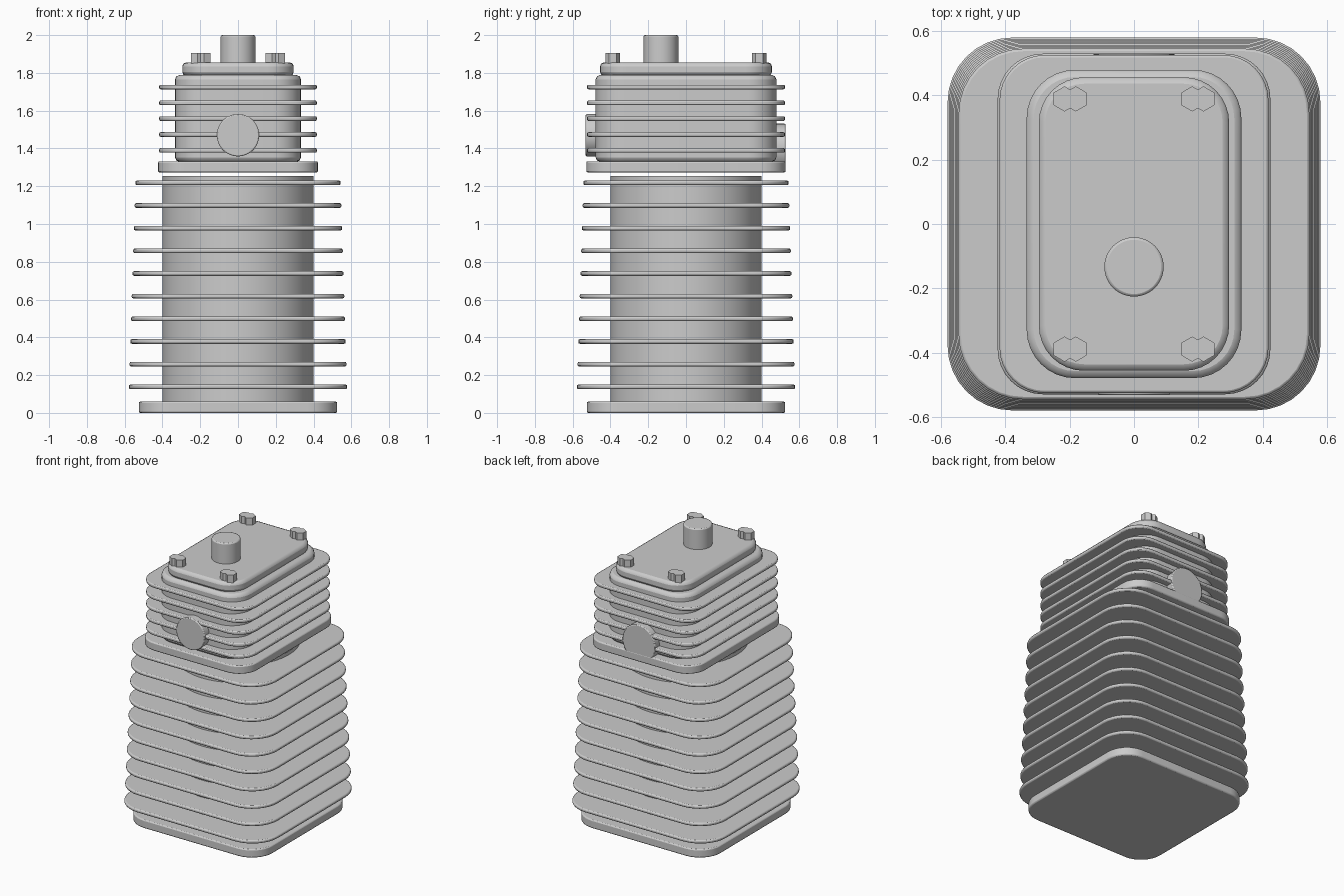
import bpy, bmesh, math
from mathutils import Matrix, Vector

if "Cube" in bpy.data.objects:
    bpy.data.objects.remove(bpy.data.objects["Cube"])


def finish(name, bm, bevel, segments=2, smooth=True):
    bmesh.ops.recalc_face_normals(bm, faces=bm.faces)
    me = bpy.data.meshes.new(name)
    bm.to_mesh(me)
    bm.free()
    ob = bpy.data.objects.new(name, me)
    bpy.context.collection.objects.link(ob)
    if bevel:
        m = ob.modifiers.new("edge", 'BEVEL')
        m.width, m.segments = bevel, segments
        m.limit_method = 'ANGLE'
    if smooth:
        bpy.ops.object.select_all(action='DESELECT')
        ob.select_set(True)
        bpy.context.view_layer.objects.active = ob
        bpy.ops.object.shade_smooth_by_angle(angle=math.radians(35))
    return ob


def plate(name, hx, hy, z0, z1, r, bevel, steps=8):
    """Slab with rounded corners, half sizes hx and hy."""
    bm = bmesh.new()
    verts = []
    for k, (sx, sy) in enumerate([(1, 1), (-1, 1), (-1, -1), (1, -1)]):
        for i in range(steps + 1):
            a = math.pi / 2 * (k + i / steps)
            verts.append(bm.verts.new((sx * (hx - r) + r * math.cos(a),
                                       sy * (hy - r) + r * math.sin(a), z0)))
    face = bm.faces.new(verts)
    top = bmesh.ops.extrude_face_region(bm, geom=[face])["geom"]
    if not face.is_valid or face not in bm.faces[:]:
        bm.faces.new(verts)
    bmesh.ops.translate(bm, vec=(0, 0, z1 - z0),
                        verts=[v for v in top if isinstance(v, bmesh.types.BMVert)])
    return finish(name, bm, bevel)


def cylinder(name, p0, p1, r, bevel, sides=48, spin=0, smooth=True):
    p0, p1 = Vector(p0), Vector(p1)
    d = p1 - p0
    mat = (Matrix.Translation((p0 + p1) / 2)
           @ d.to_track_quat('Z', 'Y').to_matrix().to_4x4()
           @ Matrix.Rotation(spin, 4, 'Z'))
    bm = bmesh.new()
    bmesh.ops.create_cone(bm, cap_ends=True, segments=sides, radius1=r,
                          radius2=r, depth=d.length, matrix=mat)
    return finish(name, bm, bevel, smooth=smooth)


# Lower barrel on its base flange
plate("base_flange", 0.525, 0.525, 0, 0.06, 0.16, 0.008)
cylinder("barrel", (0, 0, 0.04), (0, 0, 1.255), 0.4, 0, sides=64)

# Barrel cooling fins, slightly narrower towards the top
for i in range(10):
    h = 0.578 - 0.0038 * i
    z = 0.138 + 0.12 * i
    plate(f"barrel_fin_{i + 1}", h, h, z - 0.012, z + 0.012, 0.2, 0.008)

# Head: flange, body, fins and cover
plate("head_flange", 0.423, 0.528, 1.273, 1.332, 0.14, 0.008)
plate("head_body", 0.333, 0.478, 1.33, 1.788, 0.15, 0.022)
for i in range(5):
    z = 1.39 + 0.0838 * i
    plate(f"head_fin_{i + 1}", 0.417, 0.524, z - 0.012, z + 0.012, 0.14, 0.007)
plate("head_cover", 0.295, 0.455, 1.785, 1.855, 0.14, 0.02)

# Plug boss on the cover
cylinder("plug_boss", (0, -0.133, 1.82), (0, -0.133, 2.0), 0.092, 0.008)

# Paired hex bolts at the cover corners
for sx in (-1, 1):
    for sy in (-1, 1):
        for d in (-0.0175, 0.0175):
            x, y = sx * 0.198 + d, sy * 0.388
            cylinder("cover_bolt", (x, y, 1.84), (x, y, 1.905), 0.039, 0,
                     sides=6, smooth=False)

# Any hexagon must point along y: checked and turned where needed
for ob in bpy.data.objects:
    if ob.name.startswith("cover_bolt"):
        xs = [v.co.x for v in ob.data.vertices]
        ys = [v.co.y for v in ob.data.vertices]
        if max(xs) - min(xs) > max(ys) - min(ys):
            c = Vector(((max(xs) + min(xs)) / 2, (max(ys) + min(ys)) / 2, 0))
            ob.data.transform(Matrix.Translation(c)
                              @ Matrix.Rotation(math.pi / 6, 4, 'Z')
                              @ Matrix.Translation(-c))

# Front and rear ports
cylinder("front_port", (0, -0.43, 1.47), (0, -0.531, 1.47), 0.112, 0.006)
cylinder("rear_port", (0, 0.43, 1.403), (0, 0.527, 1.403), 0.128, 0.006)
